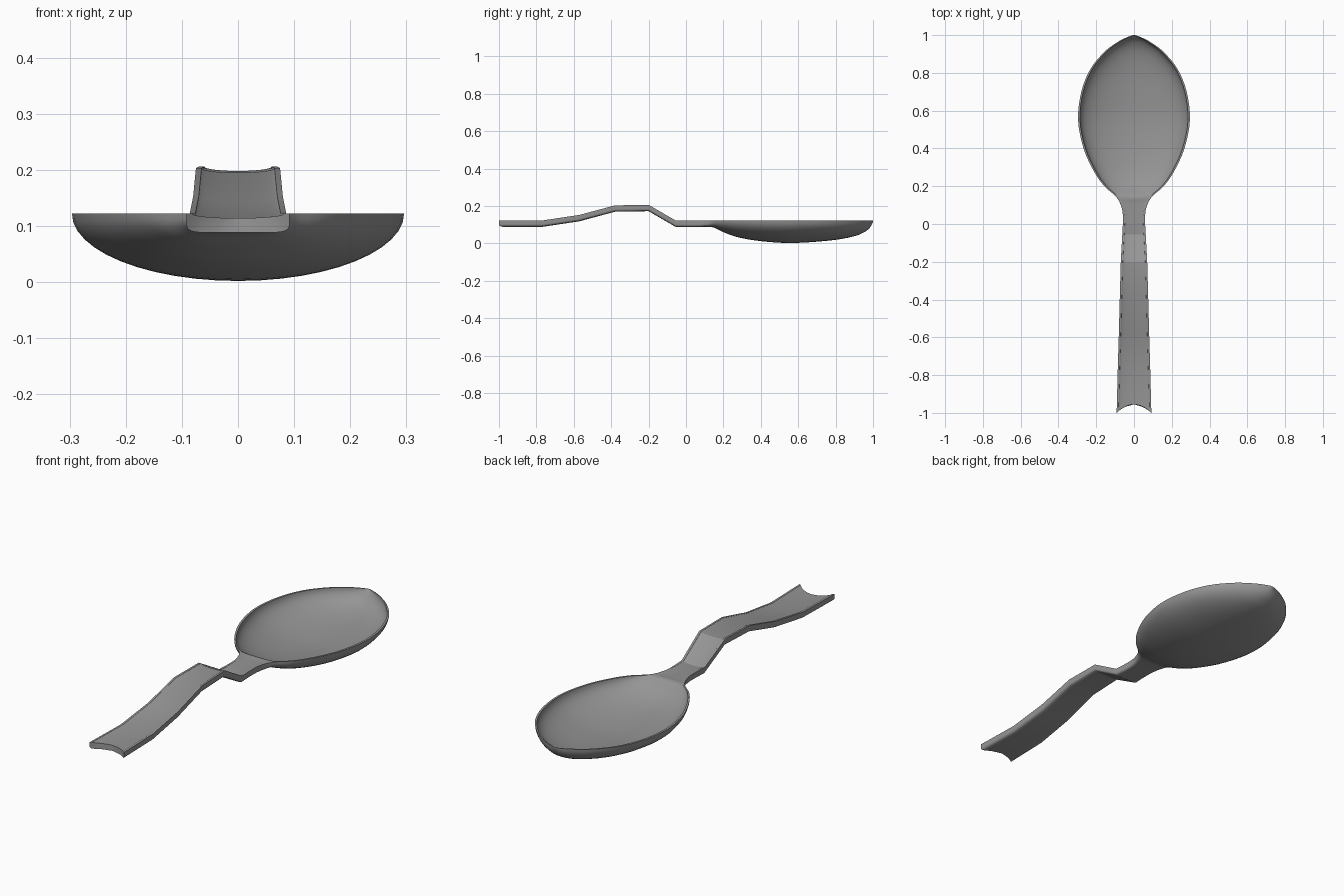
import bpy, bmesh
from math import cos, sin, pi, radians

cube = bpy.data.objects.get("Cube")
if cube:
    bpy.data.objects.remove(cube)

SEG = 24      # divisions across the spoon
SUB = 4       # smoothing rows between bowl stations
RIM = 0.122   # height of the bowl rim

# Handle stations: y, half width, top height
handle = [(-1, .092, RIM), (-.77, .086, RIM), (-.57, .08, .152), (-.38, .075, .203),
          (-.2, .07, .206), (-.055, .062, RIM)]

# Neck and bowl stations: y, half width, outer depth, inner depth, squareness
bowl = [(0, .059, .034, .004, 7), (.06, .06, .034, .003, 7), (.11, .074, .034, .002, 5),
        (.15, .1, .038, .003, 3), (.2, .157, .062, .045, 2.2), (.28, .213, .09, .077, 2),
        (.4, .267, .11, .098, 2), (.55, .296, .12, .108, 2), (.7, .279, .113, .101, 2),
        (.82, .231, .1, .088, 2), (.91, .158, .081, .068, 2), (.96, .092, .058, .043, 2),
        (.985, .046, .036, .018, 2), (1, .006, .008, .001, 2)]


def smooth_rows(points):
    """Pass a smooth curve through the stations."""
    rows = []
    for i in range(len(points) - 1):
        quad = [points[max(i - 1, 0)], points[i], points[i + 1],
                points[min(i + 2, len(points) - 1)]]
        for k in range(SUB):
            t = k / SUB
            rows.append([b + t / 2 * (c - a + t * (2 * a - 5 * b + 4 * c - d
                         + t * (3 * (b - c) + d - a))) for a, b, c, d in zip(*quad)])
    return rows + [list(points[-1])]


def section(bm, y, w, top, depth, dish, square, notch=0):
    """Return the lower and upper edge of one cross-section."""
    lower, upper = [], []
    wi = max(w - .01, w * .6)
    for i in range(SEG + 1):
        a = pi * i / SEG
        c, s = cos(a), max(sin(a), 0)
        side = 1 if c > 0 else -1
        x = w * side * abs(c) ** (2 / square)
        z = top - depth * s ** (2 / square)
        lower.append(bm.verts.new((x, y + notch * (1 - (x / w) ** 2), z)))
        x = wi * c
        upper.append(bm.verts.new((x, y + notch * (1 - (x / w) ** 2), top - dish * s)))
    return lower, upper


bm = bmesh.new()
sections = [section(bm, y, w, z, .034, .008, 7, .045 if y == -1 else 0)
            for y, w, z in handle]
sections += [section(bm, y, w, RIM, d, dish, n) for y, w, d, dish, n in smooth_rows(bowl)]

# Skin between neighbouring sections
for (low_a, up_a), (low_b, up_b) in zip(sections, sections[1:]):
    loop_a = low_a + up_a[::-1]
    loop_b = low_b + up_b[::-1]
    for i in range(len(loop_a)):
        j = (i + 1) % len(loop_a)
        bm.faces.new((loop_a[i], loop_a[j], loop_b[j], loop_b[i]))

# Close the notched handle end and the bowl tip
for low, up in (sections[0], sections[-1]):
    for i in range(SEG):
        bm.faces.new((low[i], low[i + 1], up[i + 1], up[i]))

bmesh.ops.recalc_face_normals(bm, faces=bm.faces[:])
mesh = bpy.data.meshes.new("spoon")
bm.to_mesh(mesh)
bm.free()
spoon = bpy.data.objects.new("spoon", mesh)
bpy.context.collection.objects.link(spoon)

# Grey metal
metal = bpy.data.materials.new("grey_metal")
metal.use_nodes = True
colour = (.3, .3, .3, 1)
metal.diffuse_color = colour
metal.node_tree.nodes["Principled BSDF"].inputs["Base Color"].default_value = colour
mesh.materials.append(metal)

bpy.ops.object.select_all(action='DESELECT')
spoon.select_set(True)
bpy.context.view_layer.objects.active = spoon
bpy.ops.object.shade_smooth_by_angle(angle=radians(28))
